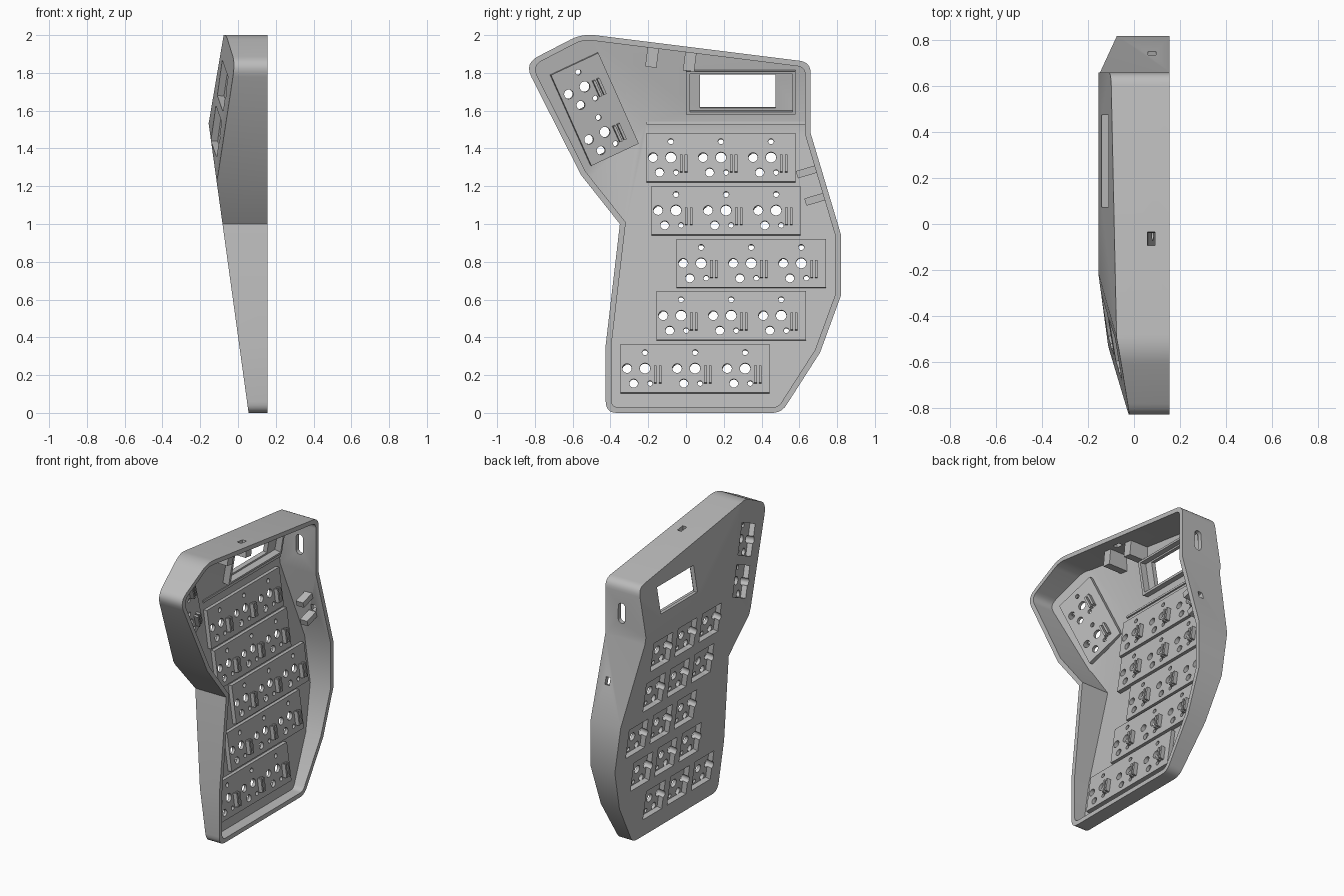
import bpy, bmesh, math
from mathutils import Vector, Matrix

if "Cube" in bpy.data.objects:
    bpy.data.objects.remove(bpy.data.objects["Cube"], do_unlink=True)

grey = bpy.data.materials.new("case grey")
grey.use_nodes = True
grey.diffuse_color = (0.5, 0.5, 0.5, 1)
grey.node_tree.nodes["Principled BSDF"].inputs["Base Color"].default_value = (0.5, 0.5, 0.5, 1)

RIM = 0.155      # open side of the case
WALL = 0.03
SLAB = 0.058     # depth of the key plates
POCKET = 0.036   # depth of the key pockets

# Case outline in (y, z) with a corner radius for each point
OUTLINE = [(-0.425, 0, .06), (0.505, 0, .05), (0.71, 0.32, 0), (0.82, 0.62, 0), (0.82, 0.945, 0),
           (0.66, 1.48, 0), (0.66, 1.857, .06), (-0.55, 2.008, .07), (-0.855, 1.85, .08),
           (-0.556, 1.26, 0), (-0.35, 1.0, 0), (-0.425, 0.36, 0)]
# Outer faces as x = a + b*y + c*z
MAIN, UPPER, THUMB = (0.056, 0, -0.138), (-0.416, 0, 0.17), (-0.282, -0.19, 0.056)


def normal(face):
    return Vector((1, -face[1], -face[2])).normalized()


def frame(face, y, z, angle=0):
    """Local x runs into the case, y and z lie in the face."""
    n = normal(face)
    d = Vector((0, math.cos(angle), math.sin(angle)))
    u = (d - n * n.dot(d)).normalized()
    v = n.cross(u)
    m = Matrix((n, u, v)).transposed().to_4x4()
    m.translation = (face[0] + face[1] * y + face[2] * z, y, z)
    return m


def outline(inset):
    pts = [Vector(p[:2]) for p in OUTLINE]
    count = len(pts)
    corners = []
    for i, p in enumerate(pts):
        e1 = (p - pts[i - 1]).normalized()
        e2 = (pts[(i + 1) % count] - p).normalized()
        n1, n2 = Vector((-e1.y, e1.x)), Vector((-e2.y, e2.x))
        q = p + (n1 + n2) * (inset / (1 + n1.dot(n2)))
        r = max(OUTLINE[i][2] - inset * 0.7, 0)
        if r == 0:
            corners.append(q)
            continue
        a, b = q - e1 * r, q + e2 * r
        for k in range(7):
            t = k / 6
            corners.append(a * (1 - t) ** 2 + q * 2 * t * (1 - t) + b * t ** 2)
    return corners


def finish(bm, name):
    bmesh.ops.recalc_face_normals(bm, faces=bm.faces)
    mesh = bpy.data.meshes.new(name)
    bm.to_mesh(mesh)
    bm.free()
    ob = bpy.data.objects.new(name, mesh)
    bpy.context.collection.objects.link(ob)
    mesh.materials.append(grey)
    return ob


def hull(name, inset, end):
    """Prism of the outline, trimmed by the three slanted faces."""
    bm = bmesh.new()
    base = bm.faces.new([bm.verts.new((-0.4, p.x, p.y)) for p in outline(inset)])
    ext = bmesh.ops.extrude_face_region(bm, geom=[base], use_keep_orig=True)
    for v in ext["geom"]:
        if isinstance(v, bmesh.types.BMVert):
            v.co.x = end
    for face in (MAIN, UPPER, THUMB):
        n = normal(face)
        cut = bmesh.ops.bisect_plane(bm, geom=bm.verts[:] + bm.edges[:] + bm.faces[:], dist=1e-6,
                                     plane_co=Vector((face[0], 0, 0)) + n * inset,
                                     plane_no=n, clear_inner=True)
        edges = [e for e in cut["geom_cut"] if isinstance(e, bmesh.types.BMEdge)]
        bmesh.ops.edgenet_fill(bm, edges=edges)
    return finish(bm, name)


def box(bm, m, lo, hi):
    lo, hi = Vector(lo), Vector(hi)
    s = Matrix.Diagonal((hi - lo).to_4d())
    s[3][3] = 1
    bmesh.ops.create_cube(bm, size=1, matrix=m @ Matrix.Translation((lo + hi) / 2) @ s)


def peg(bm, m, y, z, r, x0=-0.1, x1=0.12):
    turn = Matrix.Rotation(math.pi / 2, 4, "Y")
    bmesh.ops.create_cone(bm, cap_ends=True, segments=16, radius1=r, radius2=r, depth=x1 - x0,
                          matrix=m @ Matrix.Translation(((x0 + x1) / 2, y, z)) @ turn)


def combine(target, tool, operation):
    mod = target.modifiers.new(operation, "BOOLEAN")
    mod.operation, mod.solver, mod.object = operation, "EXACT", tool
    graph = bpy.context.evaluated_depsgraph_get()
    mesh = bpy.data.meshes.new_from_object(target.evaluated_get(graph))
    target.modifiers.clear()
    target.data = mesh
    bpy.data.objects.remove(tool, do_unlink=True)


# Hollow case
case = hull("case", 0, RIM)
combine(case, hull("hollow", WALL, 0.4), "DIFFERENCE")

# Key positions: three per row on the main face, two on the thumb face
PITCH = 0.265
rows = [(-0.08, 1.345), (-0.053, 1.065), (0.08, 0.785), (-0.026, 0.508), (-0.217, 0.228)]
row_frames = [frame(MAIN, y + PITCH, z) for y, z in rows]
keys = [m @ Matrix.Translation((0, k * PITCH, 0)) for m in row_frames for k in (-1, 0, 1)]
thumb = frame(THUMB, -0.493, 1.61, math.radians(24))
keys += [thumb @ Matrix.Translation((0, 0, s * PITCH / 2)) for s in (-1, 1)]

# Thickened plates behind the keys
bm = bmesh.new()
for m in row_frames:
    box(bm, m, (0.01, -0.395, -0.13), (SLAB, 0.395, 0.13))
combine(case, finish(bm, "row_plates"), "UNION")
bm = bmesh.new()
box(bm, thumb, (0.012, -0.14, -0.265), (SLAB, 0.14, 0.265))
combine(case, finish(bm, "thumb_plate"), "UNION")

# Key pockets on the outside and the display window
bm = bmesh.new()
for m in keys:
    box(bm, m, (-0.1, -0.103, -0.103), (POCKET, 0.103, 0.103))
window = frame(UPPER, 0.275, 1.708)
box(bm, window, (-0.1, -0.2, -0.09), (0.1, 0.2, 0.09))
combine(case, finish(bm, "pockets"), "DIFFERENCE")

# Pin holes
bm = bmesh.new()
for m in keys:
    for y, z, r in ((0, 0, .028), (-.095, 0, .025), (-.06, -.08, .023), (.027, -.08, .014), (0, .085, .015)):
        peg(bm, m, y, z, r)
combine(case, finish(bm, "pin_holes"), "DIFFERENCE")

# Openings in the walls: back slot, side port, top port
bm = bmesh.new()
slot = bmesh.ops.create_cone(bm, cap_ends=True, segments=24, radius1=0.027, radius2=0.027, depth=0.14,
                             matrix=Matrix.Translation((0.03, 0.65, 1.65)) @ Matrix.Rotation(math.pi / 2, 4, "X"))
for v in slot["verts"]:
    v.co.z += 0.042 if v.co.z > 1.65 else -0.042
side = Matrix.Translation((0.078, 0.743, 1.2)) @ Matrix.Rotation(math.radians(16.5), 4, "X")
box(bm, side, (-0.017, -0.07, -0.025), (0.017, 0.07, 0.025))
top = Matrix.Translation((0.075, -0.065, 1.945)) @ Matrix.Rotation(math.radians(-7), 4, "X")
box(bm, top, (-0.016, -0.03, -0.07), (0.016, 0.03, 0.07))
combine(case, finish(bm, "wall_ports"), "DIFFERENCE")

# Socket clips behind each key
bm = bmesh.new()
for m in keys:
    for y in (0.055, 0.08):
        box(bm, m, (SLAB - 0.01, y - 0.007, -0.08), (SLAB + 0.028, y + 0.007, 0.012))
clips = finish(bm, "socket_clips")

# Raised frame around the window
bm = bmesh.new()
for lo, hi in (((-.275, .1), (.305, .113)), ((-.275, -.118), (.305, -.103)),
               ((-.275, -.118), (-.255, .113)), ((.29, -.118), (.305, .113))):
    box(bm, window, (0.02, *lo), (0.075, *hi))
window_frame = finish(bm, "window_frame")

# Rib along the inner fold
bm = bmesh.new()
box(bm, frame(MAIN, 0.21, 1.53), (0.02, -0.42, -0.008), (0.04, 0.42, 0.008))
rib = finish(bm, "fold_rib")

# Board brackets on the top and side walls
bm = bmesh.new()
tilt = Matrix.Rotation(math.radians(-7), 4, "X")
for y, z in ((-0.18, 1.88), (0.02, 1.86)):
    box(bm, Matrix.Translation((0.02, y, z)) @ tilt, (-0.1, -0.03, -0.05), (0.05, 0.03, 0.07))
tilt = Matrix.Rotation(math.radians(16.5), 4, "X")
for y, z in ((0.635, 1.275), (0.68, 1.13)):
    box(bm, Matrix.Translation((0.06, y, z)) @ tilt, (-0.025, -0.05, -0.02), (0.03, 0.06, 0.02))
brackets = finish(bm, "board_brackets")

bpy.ops.object.select_all(action="DESELECT")
case.select_set(True)
bpy.context.view_layer.objects.active = case
bpy.ops.object.shade_smooth_by_angle(angle=math.radians(25))
